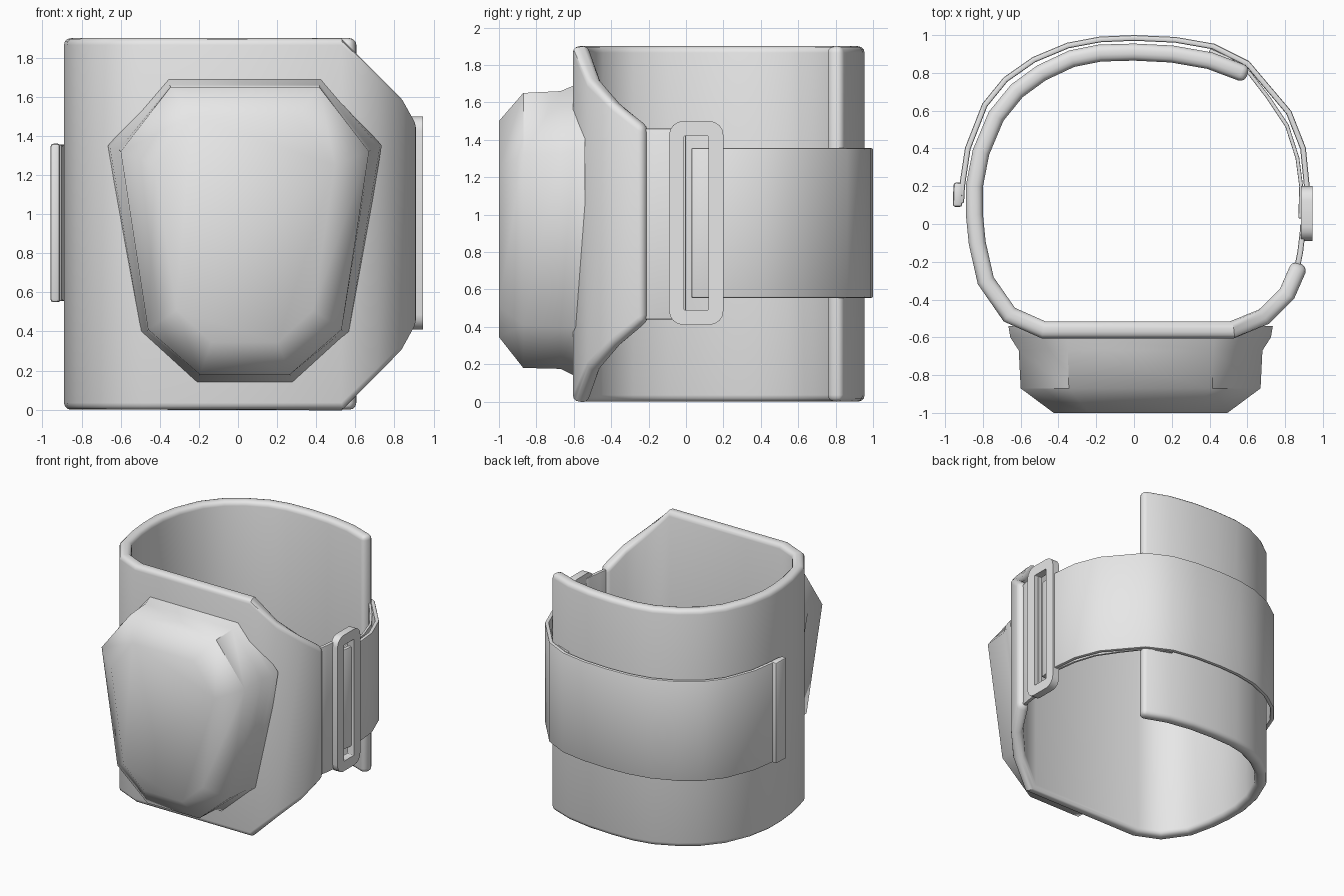
import bpy, bmesh, math
from mathutils import Vector

cube = bpy.data.objects.get("Cube")
if cube:
    bpy.data.objects.remove(cube)

grey = bpy.data.materials.new("plain_grey")
grey.use_nodes = True
grey.diffuse_color = (0.8, 0.8, 0.8, 1)
grey.node_tree.nodes["Principled BSDF"].inputs["Base Color"].default_value = (0.8, 0.8, 0.8, 1)


def finish(name, bm, bevel=0, segments=2, smooth=35):
    """Round the sharp edges, then turn the bmesh into a shaded object."""
    bmesh.ops.recalc_face_normals(bm, faces=bm.faces)
    if bevel:
        sharp = [e for e in bm.edges if e.calc_face_angle(0) > math.radians(50)]
        bmesh.ops.bevel(bm, geom=sharp, offset=bevel, segments=segments,
                        profile=0.5, affect='EDGES', clamp_overlap=True)
    mesh = bpy.data.meshes.new(name)
    bm.to_mesh(mesh)
    bm.free()
    mesh.materials.append(grey)
    obj = bpy.data.objects.new(name, mesh)
    bpy.context.collection.objects.link(obj)
    bpy.ops.object.select_all(action='DESELECT')
    obj.select_set(True)
    bpy.context.view_layer.objects.active = obj
    bpy.ops.object.shade_smooth_by_angle(angle=math.radians(smooth))
    return obj


def loft(rings, capped=True):
    """Join rings of points with quads; cap the ends or close the chain."""
    bm = bmesh.new()
    rows = [[bm.verts.new(p) for p in ring] for ring in rings]
    pairs = list(zip(rows, rows[1:])) + ([] if capped else [(rows[-1], rows[0])])
    for a, b in pairs:
        for i in range(len(a)):
            j = (i + 1) % len(a)
            bm.faces.new((a[i], a[j], b[j], b[i]))
    if capped:
        bm.faces.new(rows[0])
        bm.faces.new(rows[-1])
    return bm


def band(name, path, heights, thickness, bevel, segments=2):
    """Upright band along a plan path; heights gives (low, high) per point."""
    pts = [Vector(p) for p in path]
    rings = []
    for i, p in enumerate(pts):
        before = (p - pts[i - 1]).normalized() if i else None
        after = (pts[i + 1] - p).normalized() if i + 1 < len(pts) else None
        t = ((before or after) + (after or before)).normalized()
        half = thickness / 2 / t.dot(after or before)
        out = Vector((t.y, -t.x)) * half
        low, high = heights(i)
        a, b = p - out, p + out
        rings.append([(a.x, a.y, low), (b.x, b.y, low), (b.x, b.y, high), (a.x, a.y, high)])
    return finish(name, loft(rings), bevel, segments)


# Open cuff: from the rear end, round the model's right side to the tapered flap
cuff_path = [(.60, .79), (.4, .865), (.2, .9), (0, .91), (-.18, .905), (-.33, .875),
             (-.49, .80), (-.62, .705), (-.73, .57), (-.81, .38), (-.845, .2), (-.845, .05),
             (-.83, -.1), (-.785, -.3), (-.66, -.48), (-.48, -.56),
             (.53, -.56), (.69, -.49), (.81, -.37), (.88, -.21)]
flap_cut = [0.0, .17, .30, .43]
flap_start = len(cuff_path) - len(flap_cut)


def cuff_height(i):
    cut = flap_cut[i - flap_start] if i >= flap_start else 0
    return cut, 1.9 - cut


band("cuff", cuff_path, cuff_height, .09, .035, 3)

# Thin tongue joining the flap to the buckle
band("buckle_tongue", [(.86, -.25), (.88, -.15), (.893, -.04), (.895, .0)],
     lambda i: (.44, 1.46), .03, .008)

# Strap running from the buckle round the back
strap_height = lambda i: (.555, 1.355)
band("strap", [(.895, .03), (.905, .1), (.915, .2), (.895, .4), (.82, .59), (.6, .85),
               (.42, .94), (.22, .975), (0, .985), (-.18, .977), (-.35, .945),
               (-.53, .87), (-.68, .765), (-.79, .63), (-.88, .4), (-.91, .2), (-.915, .11)],
     strap_height, .03, .009)

# Folded inner layer of the strap
band("strap_inner_layer", [(.88, .03), (.885, .2), (.865, .35), (.81, .52),
                           (.71, .67), (.61, .8), (.5, .875), (.4, .92)],
     strap_height, .02, .005)

# Stitched strap end
band("strap_end_tab", [(-.93, .22), (-.935, .09)], lambda i: (.55, 1.36), .05, .015)


def rounded_rect(x, cy, cz, hy, hz, r):
    ring = []
    for k, (sy, sz) in enumerate([(1, 1), (-1, 1), (-1, -1), (1, -1)]):
        for s in range(5):
            a = math.radians(90 * k + 22.5 * s)
            ring.append((x, cy + sy * (hy - r) + r * math.cos(a),
                         cz + sz * (hz - r) + r * math.sin(a)))
    return ring


# Slotted buckle
outer, slot = (.055, .955, .145, .545), (.055, .955, .065, .465)
finish("buckle", loft([rounded_rect(.885, *outer, .075), rounded_rect(.945, *outer, .075),
                       rounded_rect(.945, *slot, .006), rounded_rect(.885, *slot, .006)],
                      capped=False))


def pad_ring(y, x_top, x_wide, x_low, x_bottom, z_levels):
    """Eight-sided outline about the pad's own centre line."""
    c, widths = .035, (x_top, x_wide, x_low, x_bottom)
    right = [(c + w, y, z) for w, z in zip(widths, z_levels)]
    left = [(c - w, y, z) for w, z in zip(widths, z_levels)]
    return right + left[::-1]


# Knob-like front pad with flared base and chamfered face
pad = loft([
    pad_ring(-.54, .40, .70, .54, .25, (1.69, 1.35, .40, .135)),
    pad_ring(-.60, .39, .69, .53, .245, (1.69, 1.34, .40, .14)),
    pad_ring(-.67, .385, .645, .50, .235, (1.66, 1.33, .40, .175)),
    pad_ring(-.87, .38, .635, .495, .23, (1.65, 1.32, .41, .18)),
    pad_ring(-1.0, .27, .46, .35, .17, (1.50, 1.25, .51, .345)),
])
finish("front_pad", pad, smooth=50)
